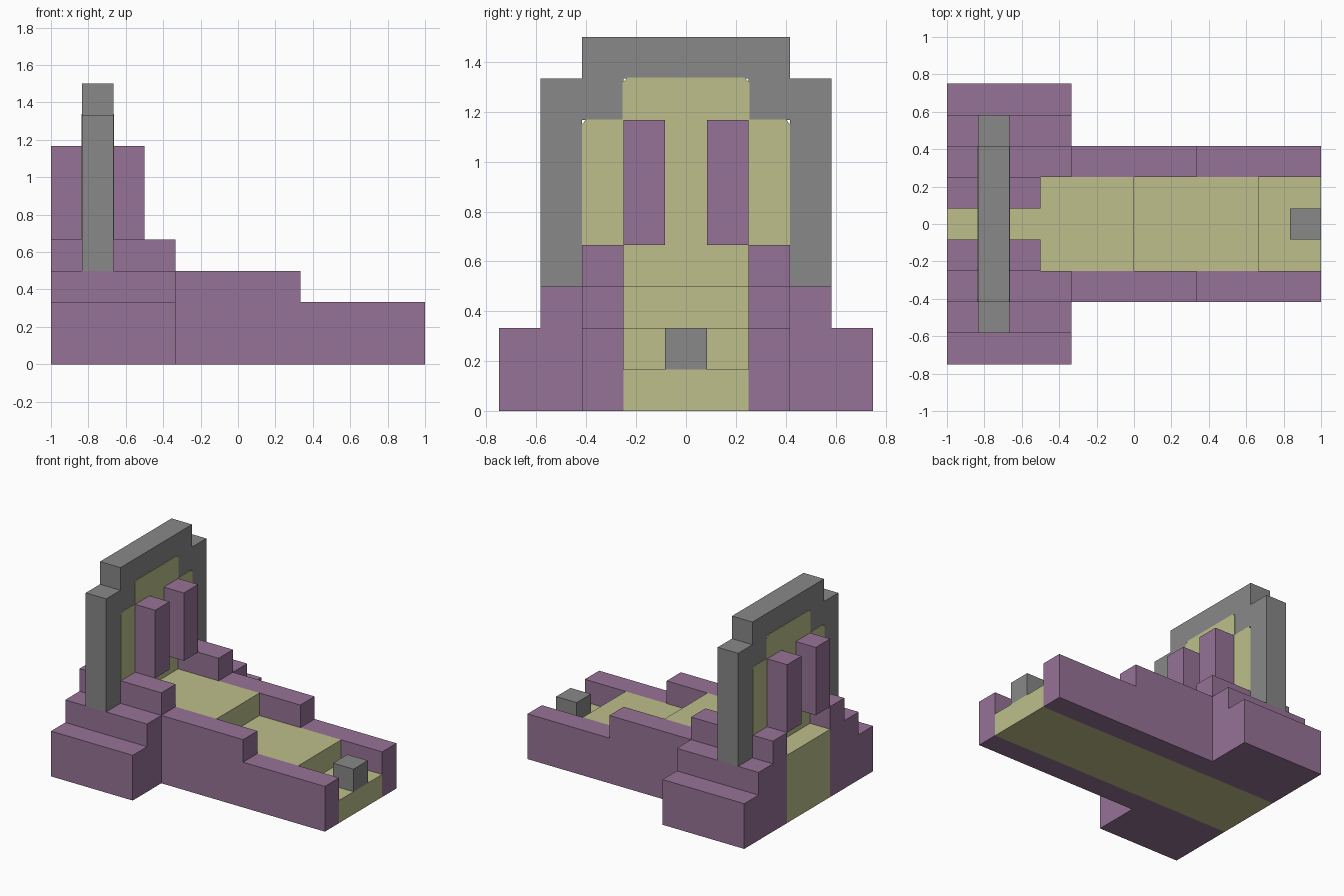
import bpy
import bmesh

cube = bpy.data.objects.get("Cube")
if cube:
    bpy.data.objects.remove(cube, do_unlink=True)

U = 1 / 6  # one block


def material(name, rgb):
    m = bpy.data.materials.new(name)
    m.use_nodes = True
    color = (*rgb, 1)
    m.diffuse_color = color
    m.node_tree.nodes["Principled BSDF"].inputs["Base Color"].default_value = color
    return m


purple = material("muted purple", (0.305, 0.17, 0.305))
sand = material("pale olive", (0.51, 0.52, 0.26))
grey = material("stone grey", (0.246, 0.246, 0.246))


def prism(name, outline, depth, axis, mat):
    """Extrude a block-unit outline: axis 'y' takes (x, z), axis 'x' takes (y, z)."""
    lo, hi = depth
    bm = bmesh.new()
    place = (lambda a, b, d: (a * U, d * U, b * U)) if axis == "y" else \
            (lambda a, b, d: (d * U, a * U, b * U))
    face = bm.faces.new([bm.verts.new(place(a, b, lo)) for a, b in outline])
    ext = bmesh.ops.extrude_face_region(bm, geom=[face])
    shift = (0, (hi - lo) * U, 0) if axis == "y" else ((hi - lo) * U, 0, 0)
    verts = [v for v in ext["geom"] if isinstance(v, bmesh.types.BMVert)]
    bmesh.ops.translate(bm, verts=verts, vec=shift)
    bmesh.ops.recalc_face_normals(bm, faces=bm.faces)
    mesh = bpy.data.meshes.new(name)
    bm.to_mesh(mesh)
    bm.free()
    mesh.materials.append(mat)
    ob = bpy.data.objects.new(name, mesh)
    bpy.context.collection.objects.link(ob)
    return ob


def box(name, x, y, z, mat):
    outline = [(x[0], z[0]), (x[1], z[0]), (x[1], z[1]), (x[0], z[1])]
    return prism(name, outline, y, "y", mat)


def mirrored(half):
    """Complete a half outline across the centre line."""
    return half + [(-a, b) for a, b in reversed(half)]


# Stepped walkway down the middle
prism("walkway", [(-6, 0), (6, 0), (6, 1), (4, 1), (4, 2), (0, 2), (0, 3), (-6, 3)],
      (-1.5, 1.5), "y", sand)

# Stepped walls, rear shoulders and hanging bars on both sides
wall = [(-6, 0), (6, 0), (6, 2), (2, 2), (2, 3), (-2, 3), (-2, 4), (-6, 4)]
for side, s in (("left", 1), ("right", -1)):
    def span(a, b):
        return tuple(sorted((a * s, b * s)))
    prism(side + "_wall", wall, span(1.5, 2.5), "y", purple)
    box(side + "_inner_shoulder", (-6, -2), span(2.5, 3.5), (0, 3), purple)
    box(side + "_outer_shoulder", (-6, -2), span(3.5, 4.5), (0, 2), purple)
    box(side + "_bar", (-6, -3), span(0.5, 1.5), (4, 7), purple)

# Arch frame: outer steps on one side, inner steps back on the other
outer = mirrored([(3.5, 3), (3.5, 8), (2.5, 8), (2.5, 9)])
inner = mirrored([(2.5, 3), (2.5, 7), (1.5, 7), (1.5, 8)])
prism("arch_frame", outer + inner[::-1], (-5, -4), "x", grey)

# Panel filling the arch, a hair proud of the frame, with clipped corners
panel = mirrored([(2.5, 3), (2.5, 6.9), (2.4, 7.02), (1.53, 7.02),
                  (1.53, 7.9), (1.4, 8.03)])
prism("arch_panel", panel, (-5.02, -3.98), "x", sand)

# Small block at the tip of the walkway
box("tip_block", (5, 6), (-0.5, 0.5), (1, 2), grey)
